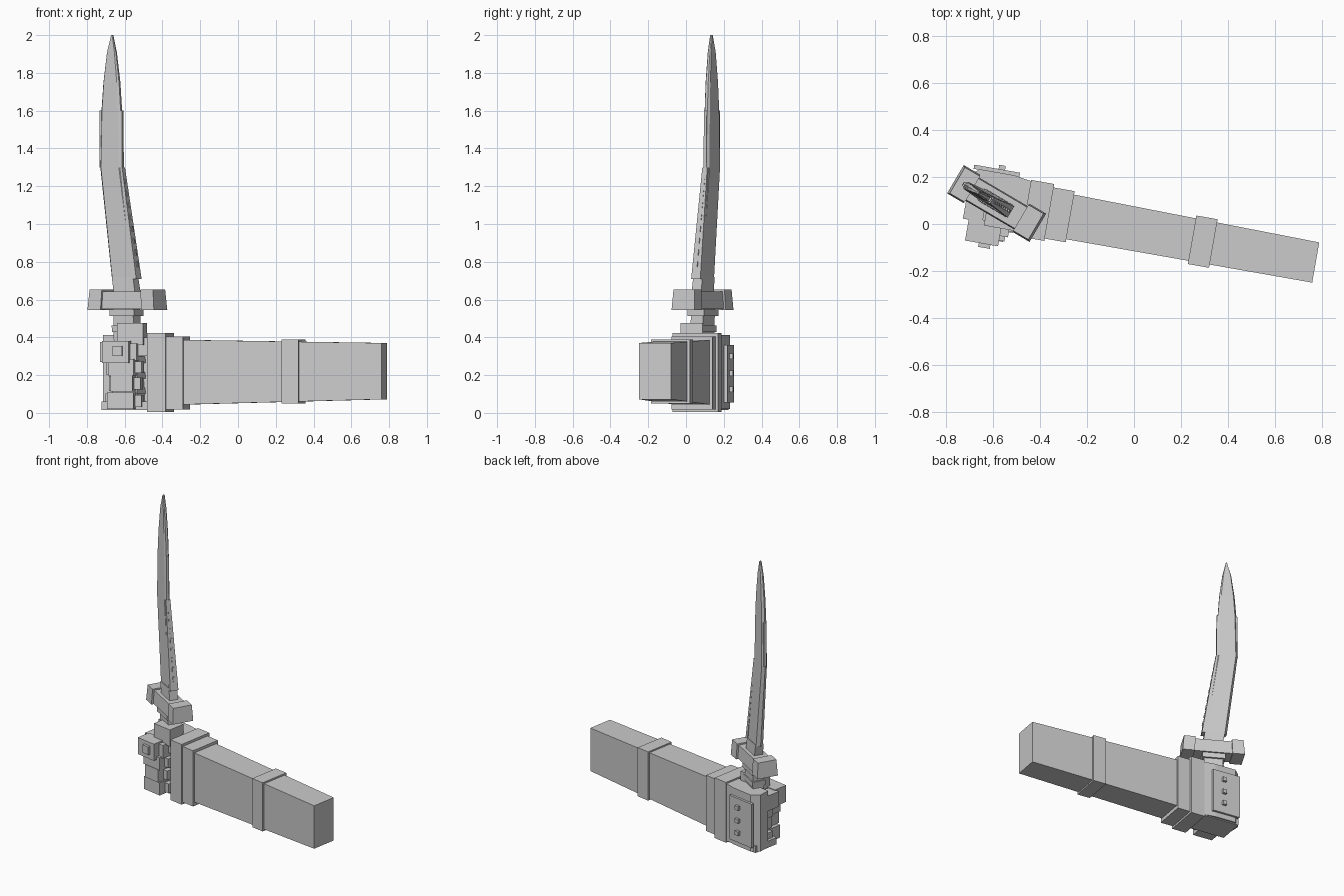
import bpy, bmesh
from math import radians
from mathutils import Matrix

# Two working frames: forearm axis, and knife axis
ARM = Matrix.Translation((-0.27, 0.02, 0)) @ Matrix.Rotation(radians(-10), 4, 'Z')
KNIFE = Matrix.Translation((-0.59, 0.09, 0)) @ Matrix.Rotation(radians(-30.5), 4, 'Z')


def loft(name, frame, rings):
    """Flat-faced solid through a list of equal-length point rings."""
    bm = bmesh.new()
    vs = [[bm.verts.new(p) for p in r] for r in rings]
    n = len(vs[0])
    bm.faces.new(vs[0])
    bm.faces.new(vs[-1])
    for a, b in zip(vs, vs[1:]):
        for i in range(n):
            j = (i + 1) % n
            bm.faces.new((a[i], a[j], b[j], b[i]))
    bmesh.ops.recalc_face_normals(bm, faces=bm.faces)
    me = bpy.data.meshes.new(name)
    bm.to_mesh(me)
    bm.free()
    ob = bpy.data.objects.new(name, me)
    ob.matrix_world = frame
    bpy.context.collection.objects.link(ob)
    return ob


def rect_x(x, y0, y1, z0, z1):
    return [(x, y0, z0), (x, y1, z0), (x, y1, z1), (x, y0, z1)]


def rect_z(z, cx, length, thick, cy=0):
    l, t = length / 2, thick / 2
    return [(cx - l, cy - t, z), (cx + l, cy - t, z), (cx + l, cy + t, z), (cx - l, cy + t, z)]


def box(name, frame, x0, x1, y0, y1, z0, z1):
    return loft(name, frame, [rect_x(x0, y0, y1, z0, z1), rect_x(x1, y0, y1, z0, z1)])


def prism(name, frame, outline, z0, z1):
    return loft(name, frame, [[(x, y, z) for x, y in outline] for z in (z0, z1)])


# Forearm, sleeve band and stepped cuffs
loft("forearm", ARM, [rect_x(-0.05, -0.087, 0.107, 0.043, 0.387),
                      rect_x(1.061, -0.087, 0.087, 0.072, 0.37)])
box("sleeve_band", ARM, 0.525, 0.617, -0.101, 0.109, 0.05, 0.388)
box("outer_cuff", ARM, -0.1, -0.004, -0.1, 0.121, 0.018, 0.405)
box("wrist_cuff", ARM, -0.195, -0.095, -0.11, 0.136, 0.004, 0.422)

# Palm with tapered knuckle side, back plate and studs
prism("palm", ARM, [(-0.19, 0.02), (-0.19, 0.13), (-0.27, 0.143), (-0.42, 0.143),
                    (-0.465, 0.10), (-0.455, 0.02)], 0.02, 0.412)
box("palm_base", ARM, -0.45, -0.19, -0.06, 0.13, 0.014, 0.06)
box("back_plate", ARM, -0.445, -0.247, 0.14, 0.158, 0.055, 0.36)
for z in (0.125, 0.21, 0.30):
    box("knuckle_stud", ARM, -0.34, -0.312, 0.15, 0.176, z - 0.014, z + 0.014)

# Curled fingers: side segment, front segment and tip
FINGERS = [(0.265, 0.38, -0.428, -0.285, -0.167),
           (0.198, 0.285, -0.40, -0.262, -0.142),
           (0.112, 0.20, -0.385, -0.268, -0.145),
           (0.02, 0.108, -0.405, -0.265, -0.135)]
for z0, z1, x0, x1, y0 in FINGERS:
    box("finger_side", ARM, x0 - 0.025, x0 + 0.06, y0 + 0.09, 0.09, z0 + 0.005, z1 - 0.005)
    box("finger_front", ARM, x0, x1, y0, y0 + 0.10, z0, z1)
    box("finger_tip", ARM, x1 - 0.03, x1 + 0.035, y0 + 0.045, y0 + 0.12, z0 + 0.012, z1 - 0.012)
box("finger_stud", ARM, -0.368, -0.318, -0.184, -0.16, 0.30, 0.355)

# Thumb laid over the top of the grip
box("thumb", ARM, -0.36, -0.22, -0.09, 0.03, 0.36, 0.475)
box("thumb_base", ARM, -0.27, -0.18, -0.07, 0.06, 0.30, 0.40)

# Grip with collar rings
loft("grip", KNIFE, [rect_z(0.06, 0.02, 0.14, 0.075), rect_z(0.56, 0.0, 0.12, 0.075)])
for i in range(5):
    z = 0.10 + i * 0.082
    loft("grip_ring", KNIFE, [rect_z(z, 0.015, 0.155, 0.09), rect_z(z + 0.035, 0.012, 0.155, 0.09)])
loft("grip_collar", KNIFE, [rect_z(0.513, 0.0, 0.15, 0.10), rect_z(0.548, 0.0, 0.15, 0.10)])

# Crossguard with flared end blocks
loft("guard_bar", KNIFE, [rect_z(0.55, 0.005, 0.37, 0.115), rect_z(0.642, 0.005, 0.37, 0.105)])
for s in (-1, 1):
    loft("guard_end", KNIFE, [rect_z(0.545, 0.005 + s * 0.164, 0.08, 0.14),
                              rect_z(0.652, 0.005 + s * 0.157, 0.075, 0.128)])

# Blade: bent profile narrowing to a point
loft("blade_base", KNIFE, [rect_z(0.63, 0.005, 0.13, 0.06), rect_z(0.72, -0.01, 0.13, 0.055)])
BLADE = [(0.71, -0.012, 0.155, 0.048), (1.30, -0.092, 0.138, 0.036), (1.60, -0.093, 0.122, 0.032),
         (1.75, -0.092, 0.10, 0.029), (1.91, -0.091, 0.056, 0.022), (2.0, -0.088, 0.008, 0.012)]


def blade_ring(z, cx, w, t):
    l, h = w / 2, t / 2
    return [(cx - l, 0, z), (cx - l * 0.8, -h, z), (cx + l * 0.8, -h, z),
            (cx + l, -h * 0.5, z), (cx + l, h * 0.5, z), (cx - l * 0.8 + l * 1.6, h, z),
            (cx - l * 0.8, h, z)]


loft("blade", KNIFE, [blade_ring(*s) for s in BLADE])

# Spine strip with notches, and upper edge strips
loft("spine_strip", KNIFE, [rect_z(0.71, 0.062, 0.028, 0.056), rect_z(1.30, -0.026, 0.015, 0.03)])
for i in range(8):
    f = (i + 0.5) / 8
    z, x = 0.74 + 0.5 * f, 0.073 - 0.085 * f
    loft("spine_notch", KNIFE, [rect_z(z, x, 0.01, 0.012), rect_z(z + 0.03, x - 0.005, 0.01, 0.012)])
for s in (-1, 1):
    loft("edge_strip", KNIFE, [rect_z(1.30, -0.092 + s * 0.062, 0.016, 0.018),
                               rect_z(1.60, -0.092 + s * 0.06, 0.016, 0.018)])
